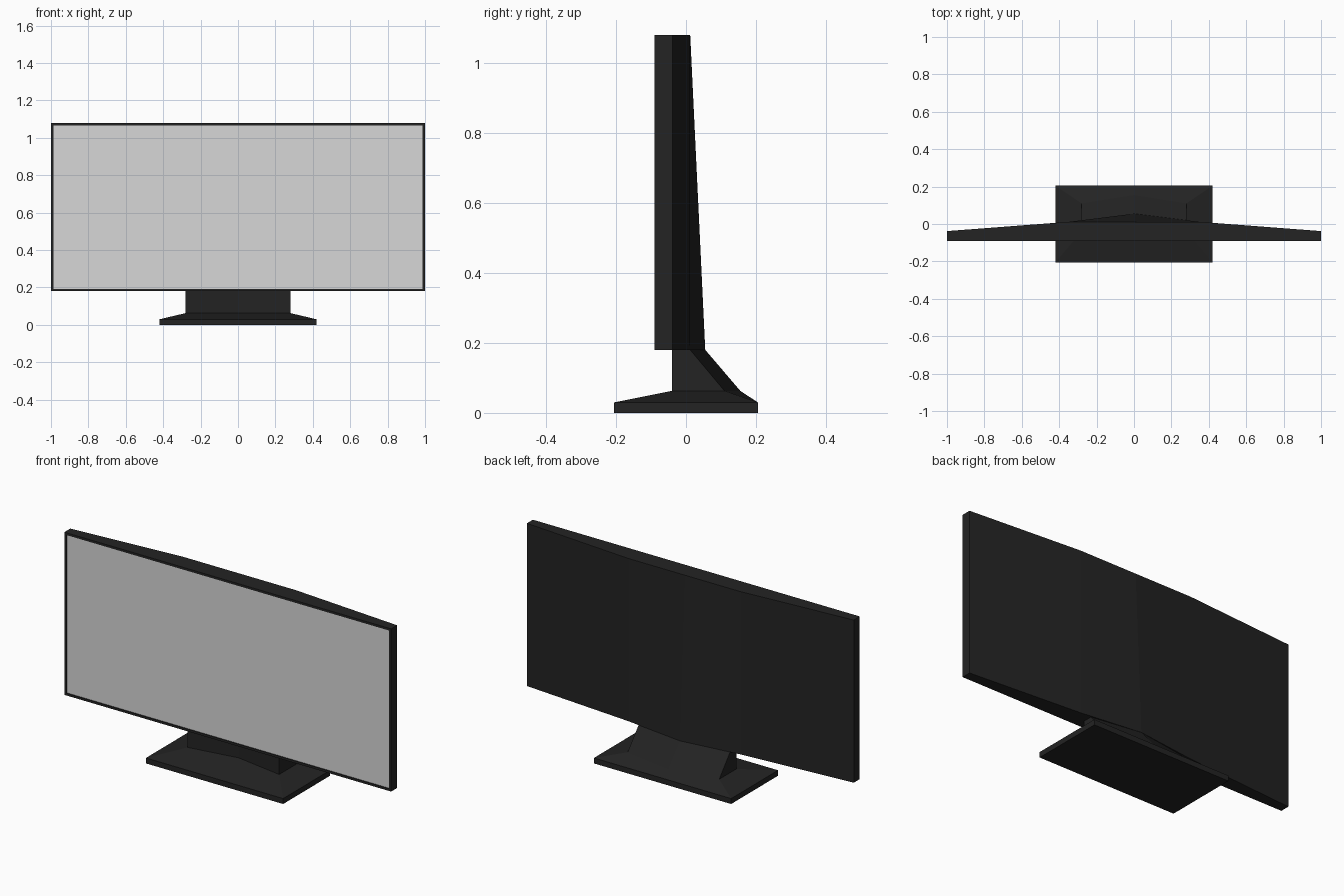
import bpy
import bmesh

if "Cube" in bpy.data.objects:
    bpy.data.objects.remove(bpy.data.objects["Cube"])


def flat_material(name, grey):
    mat = bpy.data.materials.new(name)
    mat.diffuse_color = (grey, grey, grey, 1)
    mat.use_nodes = True
    mat.node_tree.nodes["Principled BSDF"].inputs["Base Color"].default_value = mat.diffuse_color
    return mat


black = flat_material("black plastic", 0.017)
glass = flat_material("light grey screen", 0.68)


def loft(rings):
    """Stack rings of (z, [(x, y), ...]) into a closed bmesh."""
    bm = bmesh.new()
    loops = [[bm.verts.new((x, y, z)) for x, y in pts] for z, pts in rings]
    for a, b in zip(loops, loops[1:]):
        n = len(a)
        for i in range(n):
            j = (i + 1) % n
            bm.faces.new((a[i], a[j], b[j], b[i]))
    bm.faces.new(loops[0][::-1])
    bm.faces.new(loops[-1])
    bmesh.ops.recalc_face_normals(bm, faces=bm.faces)
    return bm


def finish(bm, name, *mats):
    mesh = bpy.data.meshes.new(name)
    bm.to_mesh(mesh)
    bm.free()
    for m in mats:
        mesh.materials.append(m)
    obj = bpy.data.objects.new(name, mesh)
    bpy.context.collection.objects.link(obj)
    return obj


# Display housing: flat front, back bulging towards the bottom centre
def housing_ring(mid_y):
    return [(-1, -0.09), (1, -0.09), (1, -0.038), (0.345, 0.012),
            (0, mid_y), (-0.345, 0.012), (-1, -0.038)]


bm = loft([(0.18, housing_ring(0.055)), (1.08, housing_ring(0.012))])

# Screen: inset, slightly recessed front face
bm.normal_update()
front = min(bm.faces, key=lambda f: f.normal.y)
bmesh.ops.inset_region(bm, faces=[front], thickness=0.018, depth=0)
bmesh.ops.inset_region(bm, faces=[front], thickness=0.0005, depth=-0.004)
front.material_index = 1
finish(bm, "display_panel", black, glass)


# Stand: foot plate, sloping apron and a neck with a ridged back
def stand_ring(w, front_side, front_mid, back_side, back_mid):
    return [(-w, front_side), (0, front_mid), (w, front_side),
            (w, back_side), (0, back_mid), (-w, back_side)]


foot = stand_ring(0.42, -0.205, -0.205, 0.205, 0.205)
bm = loft([
    (0.0, foot),
    (0.03, foot),
    (0.063, stand_ring(0.28, -0.04, 0.005, 0.11, 0.155)),
    (0.18, stand_ring(0.28, -0.04, 0.005, 0.012, 0.055)),
])
finish(bm, "stand", black)
